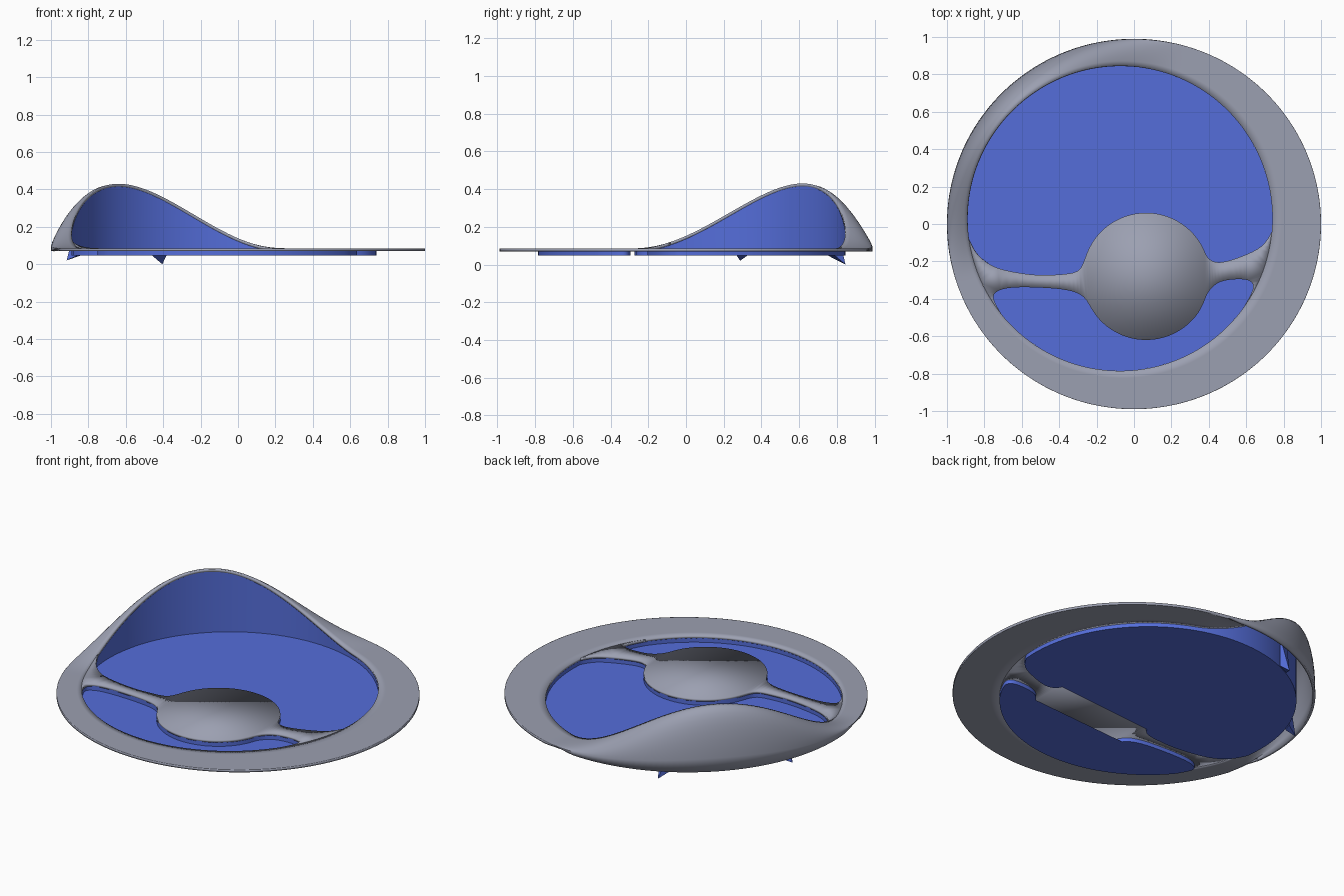
import bpy, bmesh, math
from mathutils import Vector

cube = bpy.data.objects.get("Cube")
if cube:
    bpy.data.objects.remove(cube, do_unlink=True)

TOP, THICK, FLOOR, RISE = 0.085, 0.015, 0.047, 0.345
WELL, WELL_R = Vector((-0.075, 0.03)), 0.815      # circle bounding the openings
HUB, HUB_R = Vector((0.065, -0.28)), 0.34


def material(name, color):
    m = bpy.data.materials.new(name)
    m.use_nodes = True
    m.diffuse_color = color
    m.node_tree.nodes["Principled BSDF"].inputs["Base Color"].default_value = color
    return m


grey = material("warm grey", (0.33, 0.35, 0.44, 1))
blue = material("royal blue", (0.09, 0.155, 0.70, 1))


def arc(c, r, a, b, n):
    angles = [math.radians(a + (b - a) * i / n) for i in range(n + 1)]
    return [c + Vector((math.cos(t), math.sin(t))) * r for t in angles]


def smooth_path(before, pts, after):
    """Catmull-Rom points running between two existing arcs."""
    p = [before[-2], before[-1]] + [Vector(q) for q in pts] + [after[0], after[1]]
    out = []
    for a, b, c, d in zip(p, p[1:], p[2:], p[3:]):
        for k in range(4):
            t = k / 4
            out.append(0.5 * (2 * b + (c - a) * t + (2 * a - 5 * b + 4 * c - d) * t * t
                              + (3 * b - a - 3 * c + d) * t ** 3))
    return out[1:]


def rise(p):
    """Hood height above the flat plate, by direction."""
    d = abs((math.degrees(math.atan2(p.y, p.x)) - 136 + 180) % 360 - 180)
    return RISE * 0.5 * (1 + math.cos(math.pi * min(d / 62, 1)))


def edge_height(p):
    s = max(0, min(1, (p.length - 0.5) / 0.36))
    return TOP + rise(p) * s * s * (3 - 2 * s)


def finish(bm, name, mat, angle=40):
    bmesh.ops.remove_doubles(bm, verts=bm.verts, dist=0.0005)
    me = bpy.data.meshes.new(name)
    bm.to_mesh(me)
    bm.free()
    ob = bpy.data.objects.new(name, me)
    bpy.context.collection.objects.link(ob)
    me.materials.append(mat)
    bpy.ops.object.select_all(action="DESELECT")
    bpy.context.view_layer.objects.active = ob
    ob.select_set(True)
    bpy.ops.object.shade_smooth_by_angle(angle=math.radians(angle))
    return ob


# Outlines of the two openings: an outer arc and an inner path around the hub
outer_a = arc(WELL, WELL_R, -5, 188, 96)
hub_a = arc(HUB, HUB_R, 163, 26, 28)
inner_a = (smooth_path(outer_a, [(-.83, -.17), (-.73, -.235), (-.55, -.27), (-.4, -.27), (-.3, -.25)], hub_a)
           + hub_a[1:-1]
           + smooth_path(hub_a, [(.4, -.185), (.46, -.205), (.57, -.175), (.68, -.12)], outer_a))
outer_b = arc(WELL, WELL_R, 219, 324, 52)
hub_b = arc(HUB, HUB_R, -29, -148, 24)
inner_b = (smooth_path(outer_b, [(.635, -.35), (.62, -.305), (.55, -.295), (.46, -.31), (.4, -.36)], hub_b)
           + hub_b[1:-1]
           + smooth_path(hub_b, [(-.27, -.39), (-.35, -.355), (-.5, -.34), (-.65, -.34), (-.73, -.36), (-.75, -.4)],
                         outer_b))

# Rim: flat ring that swells into a rounded hood
bm = bmesh.new()
rows = []
N, M = 192, 10
for i in range(N):
    u = Vector((math.cos(math.tau * i / N), math.sin(math.tau * i / N)))
    inner, outer = WELL + u * WELL_R, Vector((u.x, u.y * 0.99))
    row = []
    for j in range(M + 1):
        t = math.pi / 2 * j / M
        p = inner.lerp(outer, max(0, math.cos(t)) ** 0.9)
        z = TOP + rise(p) * math.sin(t) ** 0.9
        if j == 0:
            z -= THICK * min(1, rise(p) / 0.03)
        row.append(bm.verts.new((p.x, p.y, z)))
    rows.append(row)
for i in range(N):
    a, b = rows[i], rows[(i + 1) % N]
    for j in range(M):
        bm.faces.new((a[j], b[j], b[j + 1], a[j + 1]))
rim = finish(bm, "rim", grey)

# Hub and spokes: one plate between the openings
plate = ([outer_a[-1]] + inner_a + arc(WELL, WELL_R, -5, -36, 16)
         + inner_b + arc(WELL, WELL_R, 219, 188, 16)[:-1])
bm = bmesh.new()
face = bm.faces.new([bm.verts.new((p.x, p.y, TOP)) for p in plate])
face.normal_update()
if face.normal.z < 0:
    face.normal_flip()
bmesh.ops.triangulate(bm, faces=[face])
for v in bm.verts:
    v.co.z = edge_height(v.co.xy)
spokes = finish(bm, "hub_and_spokes", grey)

for ob in (rim, spokes):
    mod = ob.modifiers.new("thickness", "SOLIDIFY")
    mod.thickness = THICK
    mod.offset = -1


# Trays: a floor below each opening with a wall up to the lip
def tray(name, outline):
    bm = bmesh.new()
    low = [bm.verts.new((p.x, p.y, FLOOR)) for p in outline]
    high = [bm.verts.new((p.x, p.y, edge_height(p) - 0.012)) for p in outline]
    for i in range(len(low)):
        k = (i + 1) % len(low)
        bm.faces.new((low[i], high[i], high[k], low[k]))
    bmesh.ops.triangulate(bm, faces=[bm.faces.new(low)])
    finish(bm, name, blue)


tray("large_tray", outer_a + inner_a)
tray("small_tray", outer_b + inner_b)


# Pointed ribs between the tray wall and the hood
def rib(name, angle, side, tip_z):
    a, b = arc(WELL, WELL_R + 0.005, angle, angle + side, 1)
    tip = arc(WELL, WELL_R + 0.065, angle, angle, 1)[0]
    bm = bmesh.new()
    v = [bm.verts.new((p.x, p.y, z)) for p, z in
         ((a, FLOOR), (b, FLOOR), (tip, tip_z), (a, 0.24), (b, 0.24))]
    for f in ((0, 1, 2), (0, 2, 3), (1, 4, 2), (2, 4, 3), (0, 3, 4, 1)):
        bm.faces.new([v[i] for i in f])
    bmesh.ops.recalc_face_normals(bm, faces=bm.faces)
    finish(bm, name, blue, 20)


rib("back_rib", 112, 6, 0.0)
rib("side_rib", 163, -4, 0.02)
